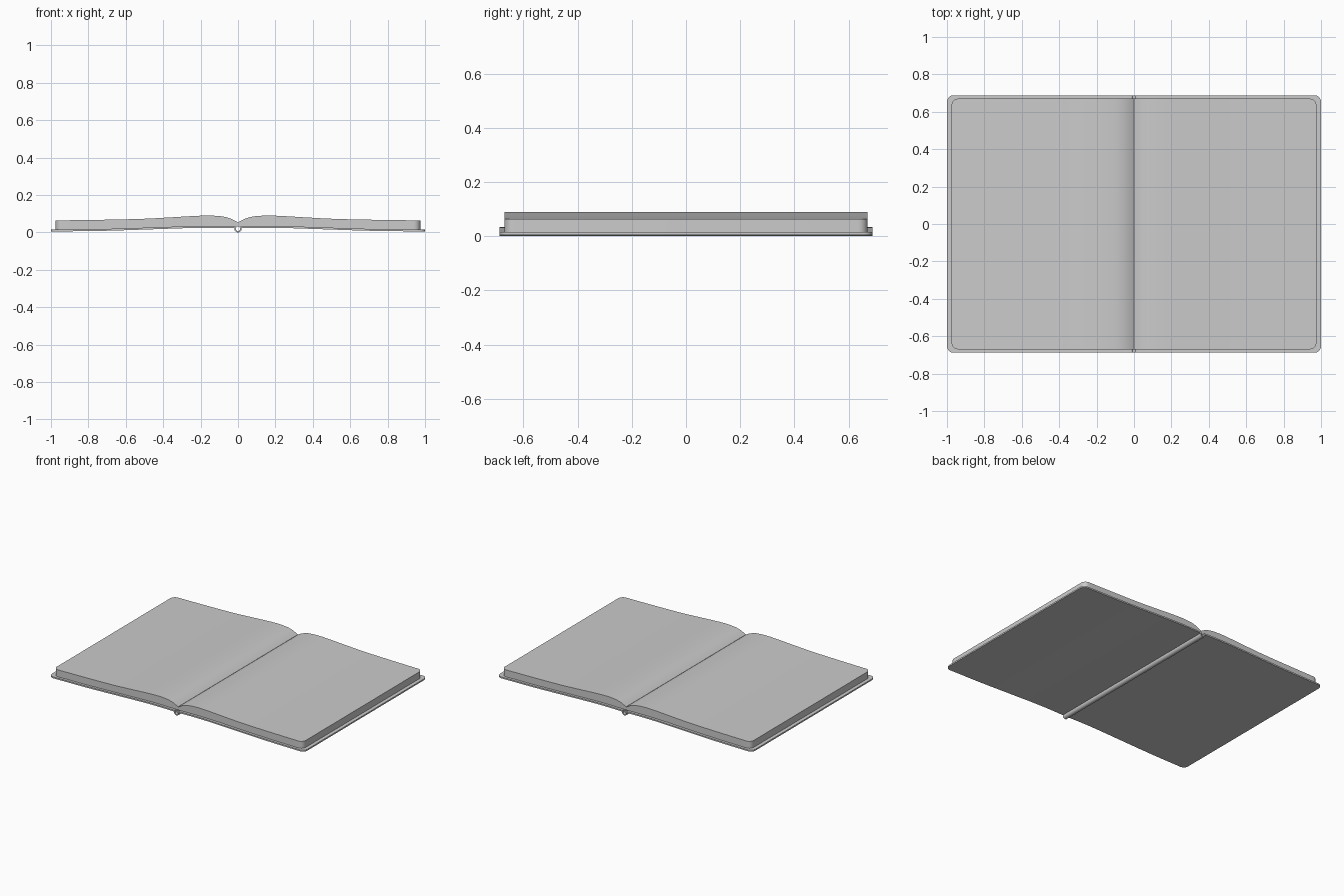
import bpy, bmesh, math

if "Cube" in bpy.data.objects:
    bpy.data.objects.remove(bpy.data.objects["Cube"])


def curve_z(pts, x):
    """Smooth height through (x, z) points."""
    n = len(pts)
    slope = []
    for i in range(n):
        a, b = pts[max(i - 1, 0)], pts[min(i + 1, n - 1)]
        slope.append((b[1] - a[1]) / (b[0] - a[0]))
    for i in range(n - 1):
        (x0, z0), (x1, z1) = pts[i], pts[i + 1]
        if x <= x1 or i == n - 2:
            h = x1 - x0
            t = min(max((x - x0) / h, 0), 1)
            return ((2*t**3 - 3*t*t + 1) * z0 + (t**3 - 2*t*t + t) * h * slope[i]
                    + (3*t*t - 2*t**3) * z1 + (t**3 - t*t) * h * slope[i + 1])


def loft(name, sections):
    """Skin a row of equal-length loops and cap both ends."""
    bm = bmesh.new()
    rows = [[bm.verts.new(p) for p in s] for s in sections]
    n = len(rows[0])
    for a, b in zip(rows, rows[1:]):
        for i in range(n):
            j = (i + 1) % n
            bm.faces.new((a[i], a[j], b[j], b[i]))
    bm.faces.new(rows[0])
    bm.faces.new(rows[-1])
    bmesh.ops.recalc_face_normals(bm, faces=bm.faces)
    me = bpy.data.meshes.new(name)
    bm.to_mesh(me)
    bm.free()
    ob = bpy.data.objects.new(name, me)
    bpy.context.collection.objects.link(ob)
    bpy.context.view_layer.objects.active = ob
    ob.select_set(True)
    bpy.ops.object.shade_smooth_by_angle(angle=math.radians(30))
    ob.select_set(False)
    return ob


def half_slab(name, x0, x1, hy, r, bottom, top):
    """Curved slab with rounded outer corners, mirrored across the gutter."""
    k = x1 - r
    xs = [x0 + (k - x0) * (i / 36) ** 1.5 for i in range(37)]
    xs += [k + r * math.sin(math.pi / 2 * i / 8) for i in range(1, 9)]
    secs = []
    for x in xs:
        d = max(x - k, 0)
        y = hy - r + math.sqrt(max(r * r - d * d, 0))
        b, t = bottom(x), top(x)
        secs.append([(x, -y, b), (x, y, b), (x, y, t), (x, -y, t)])
    ob = loft(name, secs)
    m = ob.modifiers.new("mirror", 'MIRROR')
    m.use_mirror_merge = False
    return ob


COVER = [(0, .022), (.03, .023), (.12, .0245), (.25, .0235), (.45, .017),
         (.7, .009), (.9, .006), (1, .005)]
PAGE = [(0, .053), (.015, .062), (.04, .074), (.08, .085), (.15, .090), (.22, .0885),
        (.35, .081), (.5, .073), (.7, .068), (.975, .064)]
cover_bottom = lambda x: curve_z(COVER, x)
cover_top = lambda x: curve_z(COVER, x) + .010
page_top = lambda x: curve_z(PAGE, x)

# Cover boards
half_slab("cover_boards", .014, 1.0, .688, .035, cover_bottom, cover_top)

# Page blocks meeting in the gutter
half_slab("page_blocks", .001, .975, .67, .035, cover_top, page_top)

# Spine: open-topped round channel
angles = [math.radians(145 + 250 * i / 24) for i in range(25)]
ring = [(r * math.cos(a), .019 + r * math.sin(a))
        for r, seq in ((.019, angles), (.011, angles[::-1])) for a in seq]
loft("spine", [[(x, y, z) for x, z in ring] for y in (-.688, .688)])
